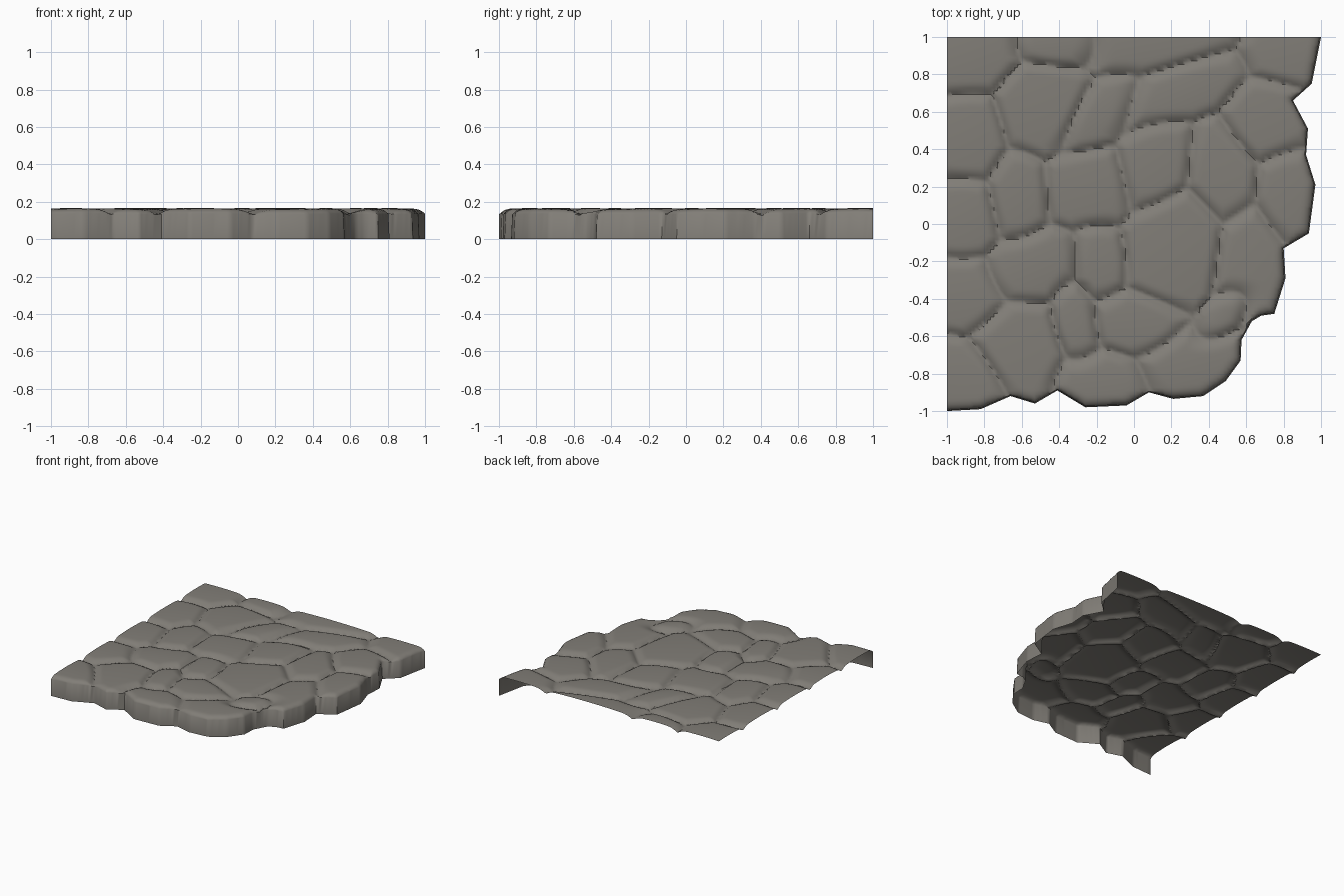
import bpy, bmesh, math
from mathutils import Vector
from mathutils.geometry import delaunay_2d_cdt, intersect_point_line

if "Cube" in bpy.data.objects:
    bpy.data.objects.remove(bpy.data.objects["Cube"])

TOP, STEP = 0.166, 0.018

# Plan outline, counter-clockwise; left and back sides are straight and open
OUTLINE = [(-1, -1), (-.82, -.99), (-.66, -.92), (-.53, -.96), (-.41, -.89), (-.26, -.98),
           (-.04, -.97), (.08, -.90), (.21, -.935), (.37, -.92), (.49, -.84), (.57, -.73),
           (.575, -.62), (.63, -.52), (.68, -.49), (.75, -.48), (.81, -.29), (.80, -.13),
           (.935, -.05), (.97, .21), (.92, .37), (.93, .51), (.85, .66), (.95, .75),
           (1, 1), (-1, 1)]

# Cobbles: centre x, y, radii, rotation in degrees
STONES = [(-.88, .90, .27, .20, 20), (-.42, .96, .21, .12, 0), (.18, 1.0, .40, .17, 8),
          (.81, .93, .24, .20, 0), (-.90, .47, .20, .23, 0), (-.49, .62, .23, .24, 0),
          (-.19, .57, .25, .13, 42), (.27, .71, .36, .15, 24), (.71, .56, .21, .23, 0),
          (-.92, .03, .18, .21, 0), (-.61, .15, .15, .22, 0), (-.25, .19, .22, .21, 0),
          (.13, .33, .19, .25, -25), (.47, .27, .19, .27, 20), (.81, .15, .17, .25, 0),
          (.21, -.13, .24, .32, -25), (.63, -.19, .18, .31, 0), (-.55, -.24, .27, .17, 25),
          (-.18, -.20, .14, .20, 15), (-.90, -.38, .24, .19, -10), (-.62, -.67, .22, .28, 15),
          (-.31, -.53, .11, .20, 10), (.02, -.53, .23, .17, -15), (-.17, -.85, .25, .15, 0),
          (.31, -.74, .29, .17, 12), (.48, -.49, .22, .09, 48), (-.90, -.83, .25, .18, -30)]
FRAMES = [(x, y, rx, ry, math.cos(math.radians(a)), math.sin(math.radians(a)))
          for x, y, rx, ry, a in STONES]
RIM = [(Vector(a), Vector(b)) for a, b in zip(OUTLINE[:24], OUTLINE[1:25])]


def rim_distance(p):
    best = 9
    for a, b in RIM:
        q, t = intersect_point_line(p, a, b)
        q = a.lerp(b, min(1, max(0, t)))
        best = min(best, (p - Vector((q[0], q[1]))).length)
    return best


def surface_height(p, rim):
    # Domed cobbles, grooves where two are equally near, rounded outer rim
    near = []
    for x, y, rx, ry, c, s in FRAMES:
        dx, dy = p.x - x, p.y - y
        near.append((math.hypot((dx * c + dy * s) / rx, (dy * c - dx * s) / ry), min(rx, ry)))
    near.sort()
    d, size = near[0]
    gap = (near[1][0] - d) * (size + near[1][1]) / 4
    groove = max(0, 1 - gap / .055) ** 2
    edge = max(0, 1 - rim / .05) ** 2
    return TOP - .009 * min(d, 1.2) ** 2 - max(.026 * groove, .022 * edge)


# Boundary samples followed by interior samples
points = []
for a, b in zip(OUTLINE, OUTLINE[1:] + OUTLINE[:1]):
    a, b = Vector(a), Vector(b)
    n = max(1, round((b - a).length / STEP))
    points += [a.lerp(b, i / n) for i in range(n)]
count = len(points)
edges = [(i, (i + 1) % count) for i in range(count)]
side = int(2 / STEP)
for i in range(1, side):
    for j in range(1, side):
        p = Vector((-1 + i * STEP, -1 + j * STEP))
        if rim_distance(p) > .01:
            points.append(p)
verts, _, faces, *_ = delaunay_2d_cdt(points, edges, [], 1, 1e-5)

bm = bmesh.new()
bv = [bm.verts.new((p.x, p.y, surface_height(p, rim_distance(p)))) for p in verts]
for f in faces:
    bm.faces.new([bv[i] for i in f])
for v in [v for v in bm.verts if not v.link_faces]:
    bm.verts.remove(v)
bmesh.ops.recalc_face_normals(bm, faces=bm.faces)
if sum(f.normal.z for f in bm.faces) < 0:
    bmesh.ops.reverse_faces(bm, faces=bm.faces)

# Skirt wall along the scalloped front and right edge, slightly battered in at the top
low = {}


def foot(v):
    if v not in low:
        low[v] = bm.verts.new((v.co.x, v.co.y, 0))
    return low[v]


for e in [e for e in bm.edges if e.is_boundary]:
    a, b = e.link_loops[0].vert, e.link_loops[0].link_loop_next.vert
    if max(a.co.x, b.co.x) < -.999 or min(a.co.y, b.co.y) > .999:
        continue
    bm.faces.new((b, a, foot(a), foot(b)))
# Pull the top edge in a little to round the shoulder
for v in low:
    edge_normal = Vector((0, 0))
    for f in v.link_faces:
        if abs(f.calc_center_median().z) < .1:
            f.normal_update()
            edge_normal += f.normal.xy
    if edge_normal.length > 0 and -.999 < v.co.x and v.co.y < .999:
        v.co.xy -= edge_normal.normalized() * .006

mesh = bpy.data.meshes.new("cobblestone_corner")
bm.to_mesh(mesh)
bm.free()
obj = bpy.data.objects.new("cobblestone_corner", mesh)
bpy.context.collection.objects.link(obj)
mat = bpy.data.materials.new("warm grey stone")
mat.diffuse_color = (.22, .207, .185, 1)
mat.use_nodes = True
mat.node_tree.nodes["Principled BSDF"].inputs["Base Color"].default_value = mat.diffuse_color
mesh.materials.append(mat)
bpy.context.view_layer.objects.active = obj
obj.select_set(True)
bpy.ops.object.shade_smooth_by_angle(angle=math.radians(50))
